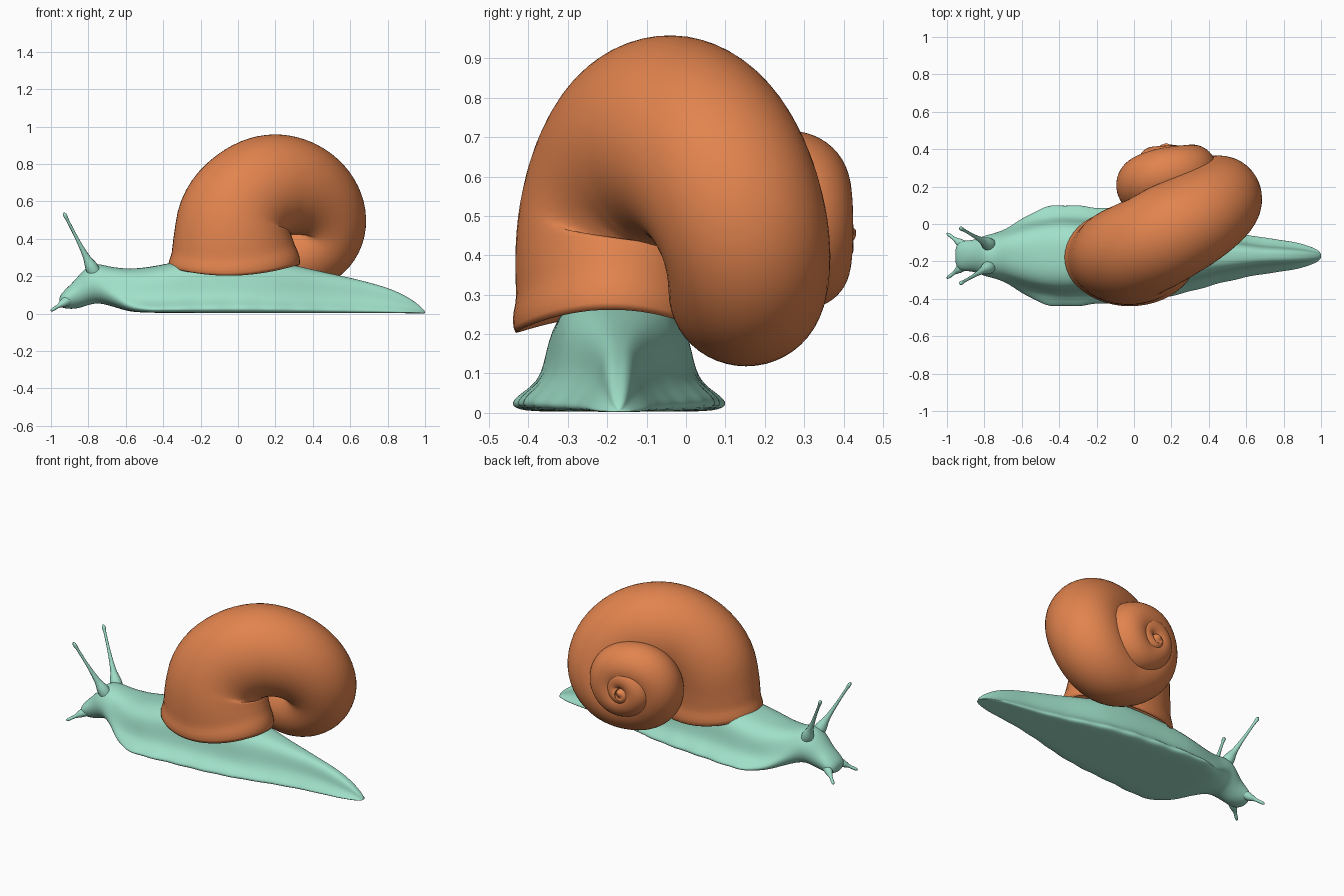
import bpy, bmesh, math
from mathutils import Vector

if "Cube" in bpy.data.objects:
    bpy.data.objects.remove(bpy.data.objects["Cube"])

Y0 = -0.17  # centre line of the soft body


def material(name, rgb):
    m = bpy.data.materials.new(name)
    m.diffuse_color = (*rgb, 1)
    m.use_nodes = True
    m.node_tree.nodes["Principled BSDF"].inputs["Base Color"].default_value = m.diffuse_color
    return m


MINT = material("mint green", (0.35, 0.745, 0.585))
ORANGE = material("burnt orange", (0.76, 0.23, 0.076))


def interp(keys, t):
    """Smooth (Hermite) interpolation of rows (t, value, value, ...)."""
    t = min(max(t, keys[0][0]), keys[-1][0])
    i = 0
    while i < len(keys) - 2 and t > keys[i + 1][0]:
        i += 1

    def slope(j, c):
        a, b = keys[max(j - 1, 0)], keys[min(j + 1, len(keys) - 1)]
        return (b[c] - a[c]) / (b[0] - a[0])

    p, q = keys[i], keys[i + 1]
    h = q[0] - p[0]
    s = (t - p[0]) / h
    out = []
    for c in range(1, len(p)):
        out.append((2*s**3 - 3*s*s + 1) * p[c] + (s**3 - 2*s*s + s) * h * slope(i, c)
                   + (3*s*s - 2*s**3) * q[c] + (s**3 - s*s) * h * slope(i + 1, c))
    return out


def loft(name, rings, mat, subdiv=0):
    """Skin a list of equal-length rings and cap both ends."""
    bm = bmesh.new()
    rows = [[bm.verts.new(p) for p in ring] for ring in rings]
    n = len(rows[0])
    for a, b in zip(rows, rows[1:]):
        for j in range(n):
            bm.faces.new((a[j], a[(j + 1) % n], b[(j + 1) % n], b[j]))
    for row in (rows[0], rows[-1]):
        c = bm.verts.new(sum((v.co for v in row), Vector()) / n)
        for j in range(n):
            bm.faces.new((row[j], row[(j + 1) % n], c))
    bmesh.ops.recalc_face_normals(bm, faces=bm.faces)
    me = bpy.data.meshes.new(name)
    bm.to_mesh(me)
    bm.free()
    me.materials.append(mat)
    for f in me.polygons:
        f.use_smooth = True
    ob = bpy.data.objects.new(name, me)
    bpy.context.collection.objects.link(ob)
    if subdiv:
        mod = ob.modifiers.new("smooth", 'SUBSURF')
        mod.levels = mod.render_levels = subdiv
    return ob


# ---- soft body: x, half width, bottom z, top z, roundness of the section
STATIONS = [
    (-0.955, 0.035, 0.045, 0.085, 1), (-0.94, 0.07, 0.03, 0.115, 1),
    (-0.90, 0.08, 0.025, 0.15, 1), (-0.86, 0.08, 0.025, 0.195, 1),
    (-0.80, 0.105, 0.045, 0.26, 1), (-0.75, 0.118, 0.055, 0.268, 0.9),
    (-0.68, 0.15, 0.04, 0.252, 0.6), (-0.58, 0.215, 0.012, 0.242, 0.2),
    (-0.48, 0.26, 0.006, 0.25, 0), (-0.38, 0.273, 0.004, 0.268, 0),
    (-0.20, 0.26, 0.003, 0.30, 0), (0.05, 0.24, 0.003, 0.305, 0),
    (0.25, 0.205, 0.003, 0.27, 0), (0.45, 0.15, 0.003, 0.225, 0),
    (0.65, 0.105, 0.003, 0.18, 0), (0.82, 0.08, 0.003, 0.13, 0),
    (0.93, 0.055, 0.002, 0.075, 0), (0.985, 0.03, 0.002, 0.03, 0),
    (1.0, 0.012, 0.002, 0.012, 0)]
# half section with a thin flaring foot: width, height
SKIRT = [(0, 0), (0.5, 0), (0.93, 0), (1.02, 0.07), (0.94, 0.15),
         (0.76, 0.27), (0.69, 0.48), (0.63, 0.82), (0.34, 0.99), (0, 1)]


def body_ring(x):
    hw, zb, zt, rnd = interp(STATIONS, x)
    slim = min(1, max(0, (x - 0.2) / 0.5))  # tail rises to a ridge
    half = []
    for i, (w, h) in enumerate(SKIRT):
        a = math.pi * i / 9
        if i > 5:
            w *= 1 - 0.25 * slim
        w = w * (1 - rnd) + 1.05 * math.sin(a) * rnd
        h = h * (1 - rnd) + (1 - math.cos(a)) / 2 * rnd
        if 2 <= i <= 4:  # gently wavy foot edge
            w *= 1 + 0.015 * (1 - rnd) * math.sin(38 * x)
        half.append((w * hw, zb + h * (zt - zb)))
    pts = half + [(-w, z) for w, z in half[-2:0:-1]]
    return [Vector((x, Y0 + w, z)) for w, z in pts]


xs = [-0.955, -0.945] + [-0.92 + 0.04 * i for i in range(48)] + [0.985, 1.0]
loft("body", [body_ring(x) for x in xs], MINT, 2)


# ---- feelers: tapered stalks with a small knob, one pair long, one pair short
def feeler(name, base, tip, profile):
    base, tip = Vector(base), Vector(tip)
    d = (tip - base).normalized()
    u = d.orthogonal().normalized()
    v = d.cross(u)
    rings = []
    for i in range(33):
        t = i / 32
        r = interp(profile, t)[0]
        c = base.lerp(tip, t)
        rings.append([c + r * (u * math.cos(a) + v * math.sin(a))
                      for a in (math.tau * j / 14 for j in range(14))])
    loft(name, rings, MINT)


LONG = [(0, 0.036), (0.15, 0.034), (0.3, 0.019), (0.55, 0.010),
        (0.88, 0.008), (0.95, 0.011), (0.985, 0.009), (1, 0.003)]
SHORT = [(0, 0.028), (0.3, 0.022), (0.6, 0.010), (0.9, 0.009), (1, 0.004)]
for s, side in ((1, "right"), (-1, "left")):
    feeler(side + "_eye_stalk", (-0.758, Y0 + s * 0.05, 0.2),
           (-0.932, Y0 + s * 0.15, 0.54), LONG)
    feeler(side + "_lower_feeler", (-0.905, Y0 + s * 0.05, 0.075),
           (-1.0, Y0 + s * 0.12, 0.016), SHORT)

# ---- shell: quarter turn, axis x, axis z, spiral radius, y, tube radii (radial, axial)
COIL = [
    (-0.6, 0.25, 0.46, 0.27, -0.178, 0.345, 0.25),
    (0, 0.25, 0.46, 0.28, -0.167, 0.305, 0.262),
    (0.5, 0.25, 0.46, 0.25, -0.11, 0.28, 0.262),
    (1, 0.24, 0.465, 0.22, -0.02, 0.27, 0.26),
    (2, 0.25, 0.46, 0.217, 0.145, 0.215, 0.217),
    (3, 0.24, 0.47, 0.165, 0.155, 0.18, 0.19),
    (4, 0.21, 0.46, 0.15, 0.21, 0.155, 0.155),
    (5, 0.18, 0.46, 0.12, 0.27, 0.135, 0.14),
    (6, 0.18, 0.47, 0.13, 0.295, 0.13, 0.13),
    (7, 0.20, 0.46, 0.085, 0.305, 0.105, 0.11),
    (8, 0.19, 0.46, 0.08, 0.325, 0.09, 0.09),
    (9, 0.19, 0.46, 0.065, 0.345, 0.075, 0.075),
    (10, 0.19, 0.46, 0.045, 0.36, 0.06, 0.06),
    (11, 0.185, 0.455, 0.03, 0.38, 0.05, 0.048),
    (12, 0.185, 0.45, 0.012, 0.405, 0.034, 0.034),
    (12.6, 0.185, 0.45, 0.004, 0.43, 0.010, 0.012)]


def coil_point(k):
    cx, cz, rho, y = interp(COIL, k)[:4]
    if k < 0:  # the mouth runs straight down
        return Vector((cx - rho, y, cz + 0.44 * k))
    a = math.pi * (1 - k / 2)
    return Vector((cx + rho * math.cos(a), y, cz + rho * math.sin(a)))


def shell_ring(k, grow=0.0):
    ra, rb = interp(COIL, k)[4:]
    t = (coil_point(k + 0.03) - coil_point(k - 0.03)).normalized()
    b = Vector((0, 1, 0))
    b = (b - t * b.dot(t)).normalized()
    n = t.cross(b)
    fade = min(1, max(0, -k / 0.4))
    ring = []
    for j in range(48):
        f = math.tau * j / 48
        p = coil_point(k) + n * (ra + grow) * math.cos(f) + b * (rb + grow) * math.sin(f)
        p.z += 0.055 * fade * math.cos(f) ** 2  # mouth edge lifts front and back
        ring.append(p)
    return ring


# rolled lip from the inside out, then the coil up to the tip
lip = [(-0.2, -0.06), (-0.45, -0.035), (-0.55, -0.015), (-0.59, -0.002),
       (-0.595, 0.005), (-0.57, 0.010), (-0.52, 0.011), (-0.47, 0.008),
       (-0.42, 0.003), (-0.37, 0.0)]
rings = [shell_ring(k, g) for k, g in lip]
rings += [shell_ring(-0.3 + 0.06 * i) for i in range(215)]
loft("shell", rings, ORANGE)
